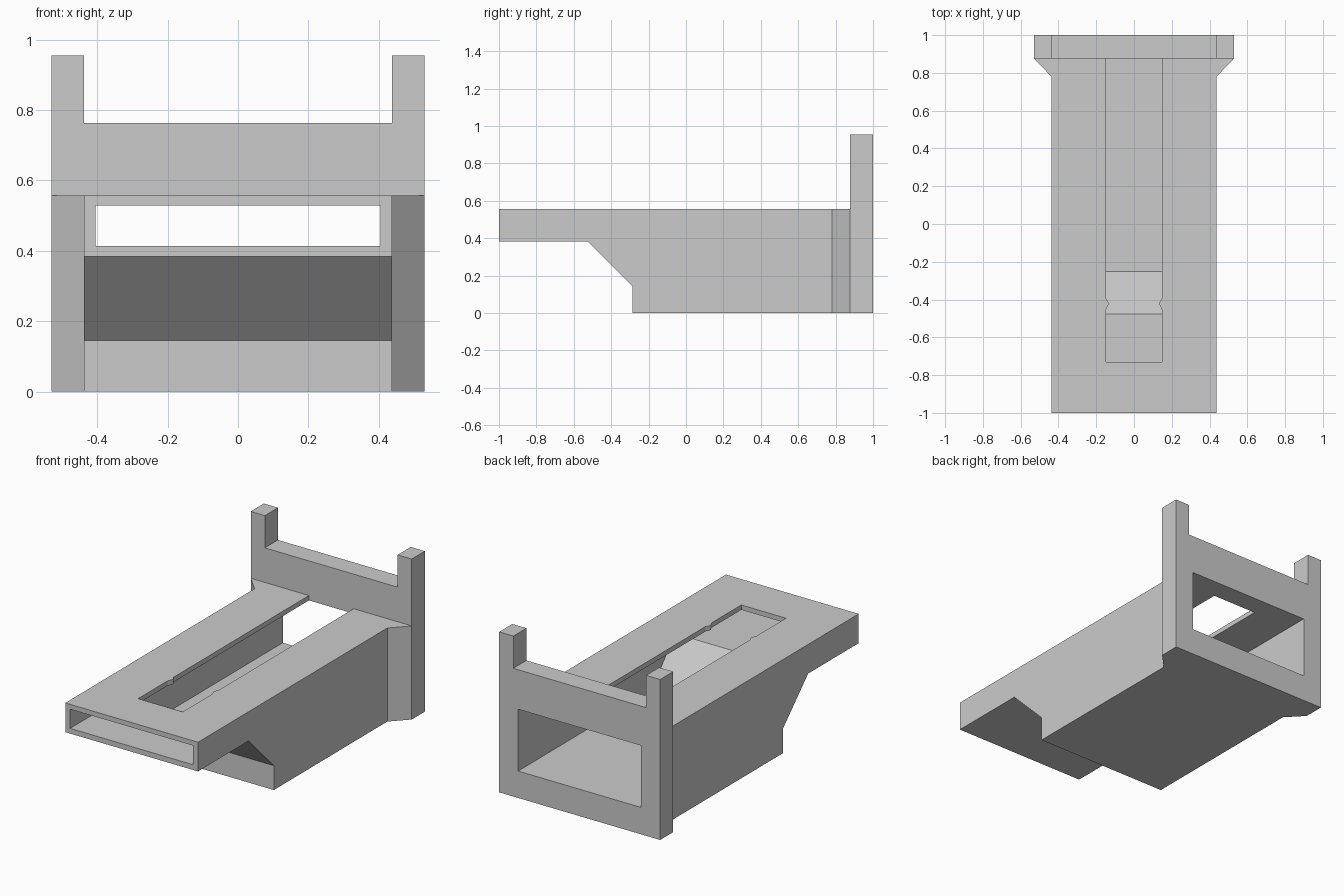
import bpy
import bmesh
from mathutils import Vector

cube = bpy.data.objects.get("Cube")
if cube:
    bpy.data.objects.remove(cube, do_unlink=True)

# Single matte grey finish
grey = bpy.data.materials.new("light grey")
grey.use_nodes = True
grey.diffuse_color = (0.6, 0.6, 0.6, 1)
grey.node_tree.nodes["Principled BSDF"].inputs["Base Color"].default_value = (0.6, 0.6, 0.6, 1)


def prism(name, outline, axis, start, end):
    """Extrude a 2D outline along an axis; the outline uses the other two axes in order."""
    bm = bmesh.new()
    verts = []
    for p in outline:
        co = list(p)
        co.insert("xyz".index(axis), start)
        verts.append(bm.verts.new(co))
    face = bm.faces.new(verts)
    result = bmesh.ops.extrude_face_region(bm, geom=[face])
    shift = Vector([end - start if a == axis else 0 for a in "xyz"])
    moved = [g for g in result["geom"] if isinstance(g, bmesh.types.BMVert)]
    bmesh.ops.translate(bm, verts=moved, vec=shift)
    bmesh.ops.recalc_face_normals(bm, faces=bm.faces)
    mesh = bpy.data.meshes.new(name)
    bm.to_mesh(mesh)
    bm.free()
    mesh.materials.append(grey)
    obj = bpy.data.objects.new(name, mesh)
    bpy.context.collection.objects.link(obj)
    return obj


def combine(target, other, operation):
    """Apply an exact boolean and discard the helper."""
    mod = target.modifiers.new("shape", "BOOLEAN")
    mod.operation = operation
    mod.solver = "EXACT"
    mod.object = other
    graph = bpy.context.evaluated_depsgraph_get()
    mesh = bpy.data.meshes.new_from_object(target.evaluated_get(graph))
    target.modifiers.clear()
    target.data = mesh
    bpy.data.objects.remove(other, do_unlink=True)


def mirrored(half):
    """Close a symmetric outline from its +x half."""
    return half + [(-x, v) for x, v in reversed(half)]


HALF, FLARE, DECK, FRAME = 0.437, 0.53, 0.557, 0.877

# Body: plan outline with flared rear corners
body = prism("hollow_body", mirrored([
    (HALF, -1), (HALF, 0.78), (FLARE, FRAME), (FLARE, 1)]), "z", 0, DECK)

# Undercut below the projecting front mouth
undercut = prism("undercut", [
    (-1.2, -0.2), (-0.287, -0.2), (-0.287, 0.145), (-0.525, 0.383), (-1.2, 0.383)],
    "x", -0.8, 0.8)
combine(body, undercut, "DIFFERENCE")

# Chute running from the front mouth down a ramp to the rear opening
chute = prism("chute", [
    (-1.2, 0.414), (-0.477, 0.414), (-0.252, 0.16), (1.2, 0.16), (1.2, 0.528), (-1.2, 0.528)],
    "x", -0.405, 0.405)
combine(body, chute, "DIFFERENCE")

# Long top slot with a small catch on each side
slot = prism("slot", mirrored([
    (0.147, -0.73), (0.147, -0.452), (0.135, -0.425), (0.135, -0.415),
    (0.147, -0.395), (0.147, FRAME)]), "z", 0.48, 0.7)
combine(body, slot, "DIFFERENCE")

# Rear frame: crossbar between two upright posts
frame = prism("rear_frame", mirrored([
    (FLARE, 0.54), (FLARE, 0.955), (HALF, 0.955), (HALF, 0.763)]), "y", FRAME, 1)
combine(body, frame, "UNION")
